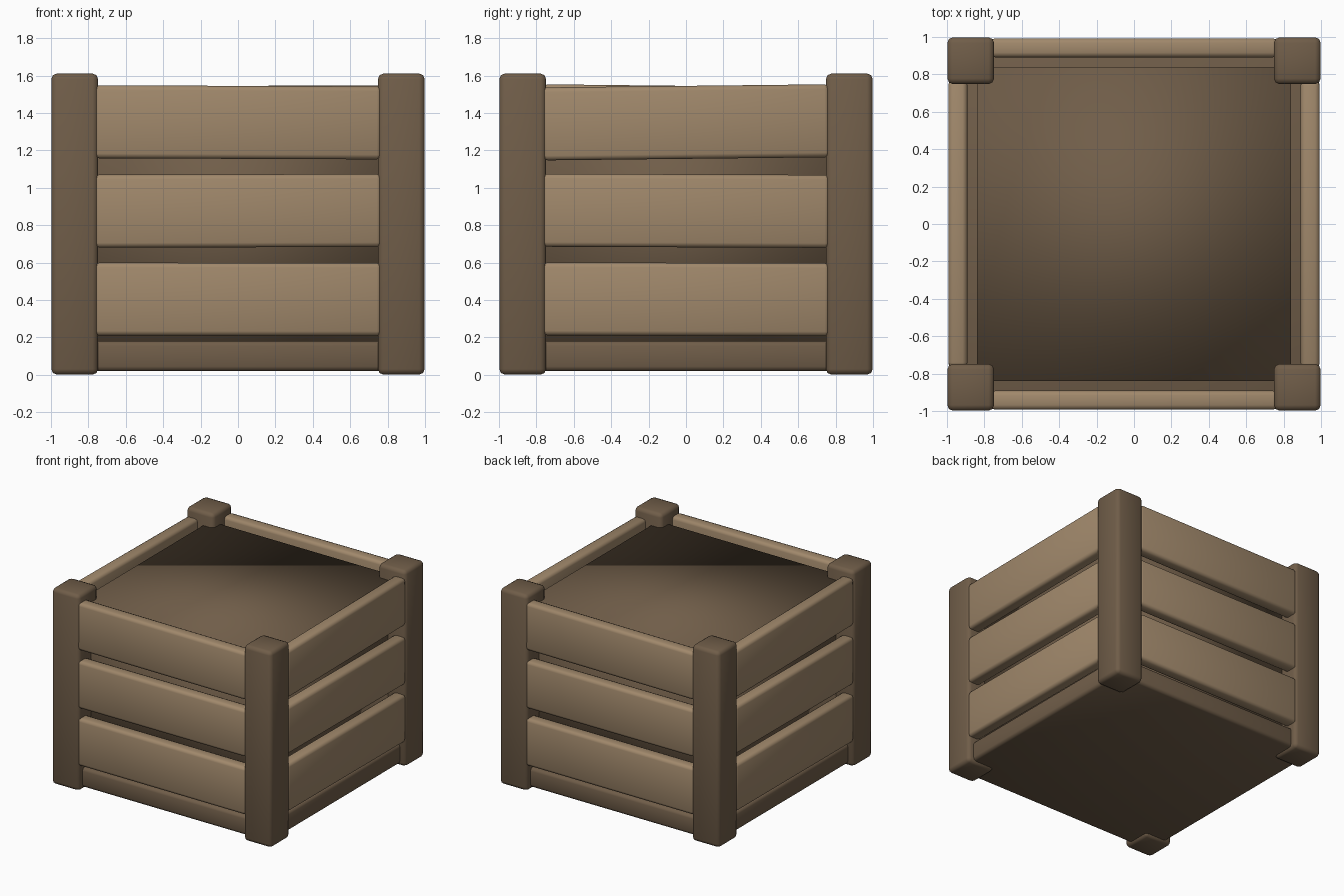
import bpy, math
from mathutils import Matrix, Vector

if "Cube" in bpy.data.objects:
    bpy.data.objects.remove(bpy.data.objects["Cube"])


def material(name, rgb):
    m = bpy.data.materials.new(name)
    m.use_nodes = True
    m.diffuse_color = (*rgb, 1)
    m.node_tree.nodes["Principled BSDF"].inputs["Base Color"].default_value = (*rgb, 1)
    return m


dark_wood = material("dark wood", (0.162, 0.110, 0.066))
light_wood = material("light wood", (0.352, 0.246, 0.147))


def block(name, size, centre, mat, bevel=0.0, tilt=0.0, turn=0.0):
    """Smooth-shaded box with rounded edges, tilted in place, then turned about z."""
    bpy.ops.mesh.primitive_cube_add(size=1)
    ob = bpy.context.object
    ob.name = name
    place = (Matrix.Rotation(turn, 4, 'Z') @ Matrix.Translation(Vector(centre))
             @ Matrix.Rotation(-tilt, 4, 'Y') @ Matrix.Diagonal((*size, 1)))
    ob.data.transform(place)
    ob.data.materials.append(mat)
    bpy.ops.object.shade_smooth()
    if bevel:
        mod = ob.modifiers.new("rounded edges", 'BEVEL')
        mod.width = bevel
        mod.segments = 2
        mod.limit_method = 'NONE'
    return ob


# Inner filling and base board
block("inner_box", (1.68, 1.68, 1.36), (0, 0, 0.82), dark_wood)
block("base_board", (1.9, 1.9, 0.16), (0, 0, 0.10), dark_wood, 0.025)

# Corner posts
for sx, side in ((-1, "right"), (1, "left")):
    for sy, end in ((-1, "front"), (1, "back")):
        block(f"{end}_{side}_post", (0.25, 0.25, 1.61),
              (sx * 0.873, sy * 0.873, 0.806), dark_wood, 0.03)

# Three slats per side, each hung slightly askew
front_tilts = (-0.001, 0.002, -0.004)
side_tilts = (-0.003, -0.004, 0.011)
sides = (("front", 0, front_tilts), ("left", 1, side_tilts),
         ("back", 2, front_tilts), ("right", 3, side_tilts))
for side, quarter, tilts in sides:
    for row, tilt in zip(range(3), tilts):
        block(f"{side}_slat_{row + 1}", (1.535, 0.102, 0.39),
              (0, -0.942, 0.404 + row * 0.473), light_wood, 0.025,
              tilt, quarter * math.pi / 2)
